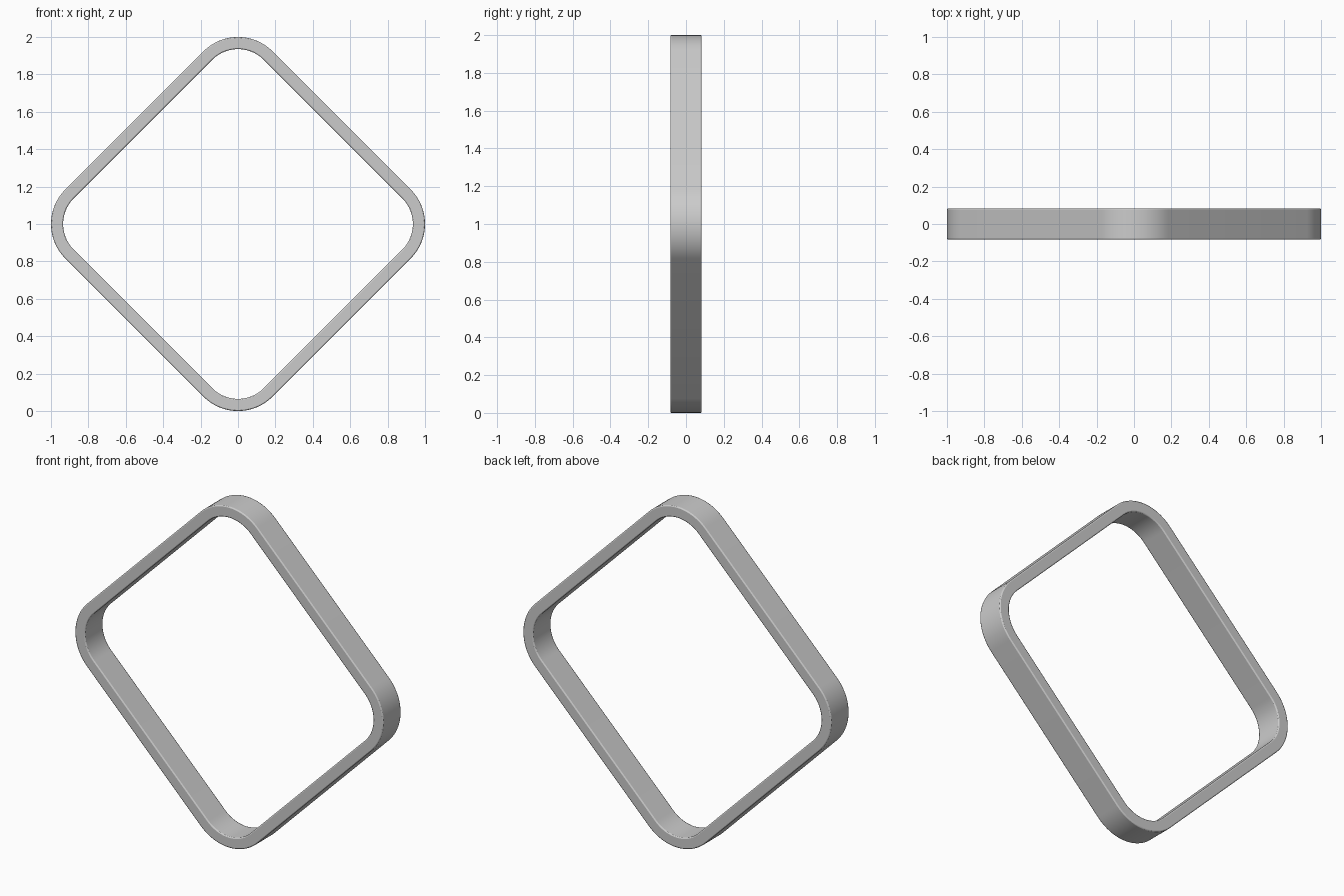
import bpy, bmesh
from math import sin, cos, pi

if "Cube" in bpy.data.objects:
    bpy.data.objects.remove(bpy.data.objects["Cube"])

HALF, RADIUS, WALL, DEPTH, STEPS = 1.0, 0.26, 0.065, 0.083, 20


def rounded_diamond(radius):
    """Diamond outline with round corners, concentric for any radius."""
    pts = []
    for corner in range(4):
        a = corner * pi / 2
        cx, cz = (HALF - RADIUS) * cos(a), (HALF - RADIUS) * sin(a)
        for i in range(STEPS + 1):
            t = a - pi / 4 + pi / 2 * i / STEPS
            pts.append((cx + radius * cos(t), cz + radius * sin(t) + HALF))
    return pts


# Four loops: outer front, outer back, inner back, inner front
bm = bmesh.new()
section = [(RADIUS, -DEPTH), (RADIUS, DEPTH), (RADIUS - WALL, DEPTH), (RADIUS - WALL, -DEPTH)]
loops = [[bm.verts.new((x, y, z)) for x, z in rounded_diamond(r)] for r, y in section]
count = len(loops[0])
for k in range(4):
    a, b = loops[k], loops[(k + 1) % 4]
    for i in range(count):
        j = (i + 1) % count
        bm.faces.new((a[i], a[j], b[j], b[i]))
bmesh.ops.recalc_face_normals(bm, faces=bm.faces)
mesh = bpy.data.meshes.new("diamond_frame")
bm.to_mesh(mesh)
bm.free()
frame = bpy.data.objects.new("diamond_frame", mesh)
bpy.context.collection.objects.link(frame)

# Softened rims
bevel = frame.modifiers.new("soft_rims", 'BEVEL')
bevel.width = 0.006
bevel.segments = 2
bevel.limit_method = 'ANGLE'
bevel.angle_limit = pi / 3

bpy.context.view_layer.objects.active = frame
frame.select_set(True)
bpy.ops.object.shade_smooth_by_angle(angle=pi / 6)
